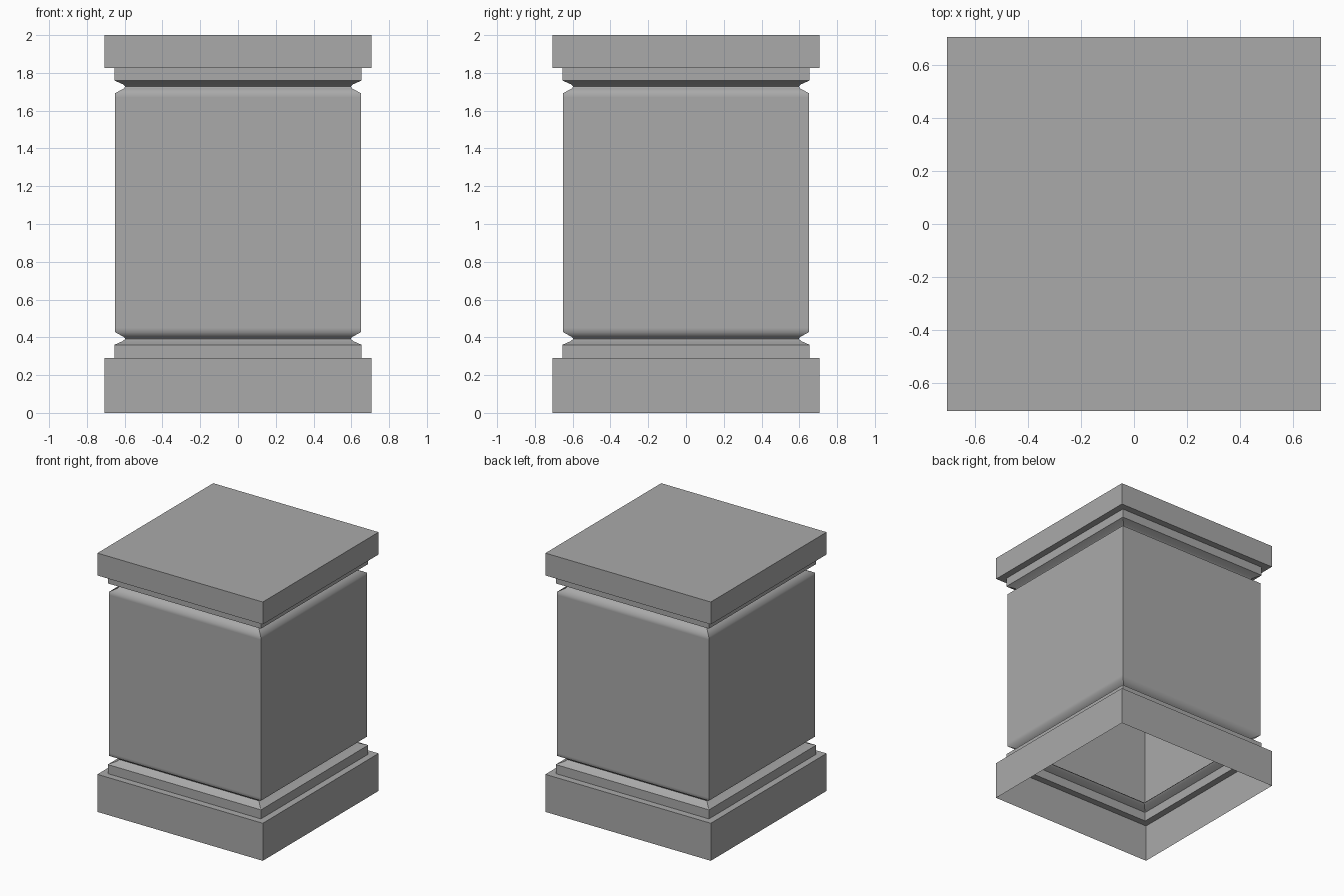
import bpy
import bmesh
import math

cube = bpy.data.objects.get("Cube")
if cube:
    bpy.data.objects.remove(cube, do_unlink=True)

# One plain stone colour
stone = bpy.data.materials.new("grey_stone")
stone.use_nodes = True
colour = (0.4, 0.4, 0.4, 1)
stone.diffuse_color = colour
stone.node_tree.nodes["Principled BSDF"].inputs["Base Color"].default_value = colour

# Half-width and height of each square section, from foot to top slab
SLAB, BAND, BODY = 0.707, 0.655, 0.65
profile = [
    (SLAB, 0), (SLAB, 0.29), (BAND, 0.29), (BAND, 0.36),            # base
    (0.61, 0.38), (0.597, 0.392), (0.605, 0.402),                   # lower groove
    (BODY, 0.427), (BODY, 0.45), (BODY, 1.67), (BODY, 1.693),       # shaft
    (0.605, 1.717), (0.597, 1.728), (0.61, 1.74),                   # upper groove
    (BAND, 1.76), (BAND, 1.827), (SLAB, 1.827), (SLAB, 2),          # cap
]
CORNERS = [(-1, -1), (1, -1), (1, 1), (-1, 1)]

# Loft the square sections into a hollow shell, open underneath
bm = bmesh.new()
rings = [[bm.verts.new((sx * w, sy * w, z)) for sx, sy in CORNERS] for w, z in profile]
for low, high in zip(rings, rings[1:]):
    for i in range(4):
        j = (i + 1) % 4
        bm.faces.new((low[i], low[j], high[j], high[i]))
bm.faces.new(rings[-1])
bm.normal_update()

# Smooth the grooves into the shaft, keep mitres and steps crisp
for face in bm.faces:
    face.smooth = True
for edge in bm.edges:
    a, b = edge.verts
    mitre = abs(a.co.z - b.co.z) > 0.001 or abs(a.co.x - b.co.x) + abs(a.co.y - b.co.y) < 0.1
    step = edge.calc_face_angle(math.pi) > math.radians(65)
    edge.smooth = not (mitre or step)

mesh = bpy.data.meshes.new("pedestal")
bm.to_mesh(mesh)
bm.free()
mesh.materials.append(stone)
pedestal = bpy.data.objects.new("pedestal", mesh)
bpy.context.collection.objects.link(pedestal)
